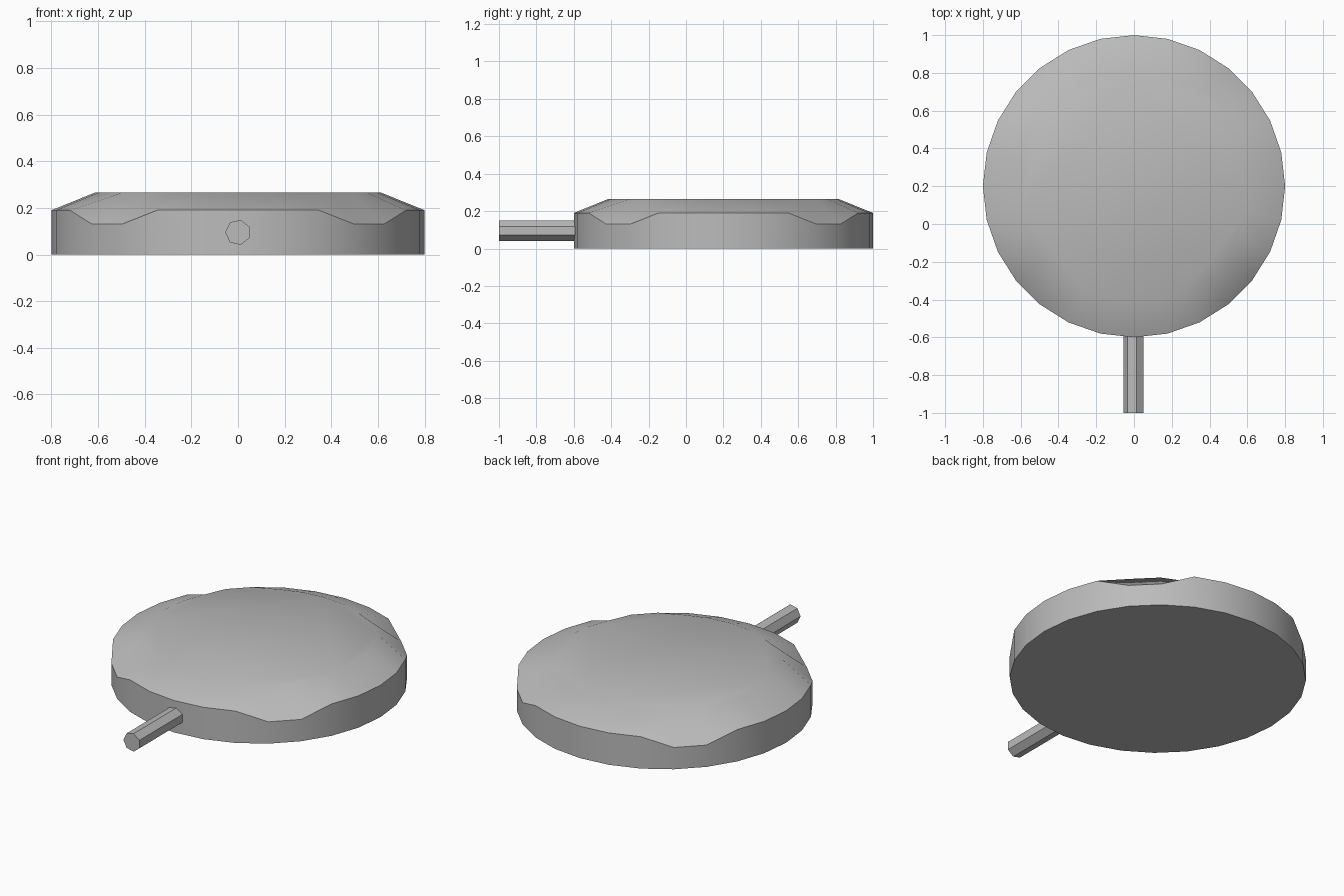
import bpy
import bmesh
from math import cos, sin, tau, radians

if "Cube" in bpy.data.objects:
    bpy.data.objects.remove(bpy.data.objects["Cube"])

grey = bpy.data.materials.new("plain grey")
grey.use_nodes = True
colour = (0.5, 0.5, 0.5, 1)
grey.diffuse_color = colour
grey.node_tree.nodes["Principled BSDF"].inputs["Base Color"].default_value = colour

SIDES = 28
CENTRE_Y = 0.2


def finish(bm, name):
    bmesh.ops.recalc_face_normals(bm, faces=bm.faces)
    mesh = bpy.data.meshes.new(name)
    bm.to_mesh(mesh)
    bm.free()
    mesh.materials.append(grey)
    obj = bpy.data.objects.new(name, mesh)
    bpy.context.collection.objects.link(obj)
    bpy.ops.object.select_all(action="DESELECT")
    obj.select_set(True)
    bpy.context.view_layer.objects.active = obj
    bpy.ops.object.shade_smooth_by_angle(angle=radians(45))
    return obj


def loft(bm, rings):
    """Skin a stack of equal rings and cap both ends."""
    for low, high in zip(rings, rings[1:]):
        for i in range(len(low)):
            j = (i + 1) % len(low)
            bm.faces.new((low[i], low[j], high[j], high[i]))
    bm.faces.new(rings[0])
    bm.faces.new(rings[-1])


# Round body: base, shoulder and top rings, with a scoop on each diagonal
bm = bmesh.new()
base, shoulder, top = [], [], []
for i in range(SIDES):
    a = tau * i / SIDES
    scooped = i % 7 in (3, 4)
    for ring, r, z in ((base, 0.8, 0),
                       (shoulder, 0.8, 0.13 if scooped else 0.19),
                       (top, 0.635 if scooped else 0.615, 0.265)):
        ring.append(bm.verts.new((r * cos(a), CENTRE_Y + r * sin(a), z)))
loft(bm, [base, shoulder, top])
finish(bm, "body")

# Seven-sided stem reaching forward from the wall
bm = bmesh.new()
rings = []
for y in (-1, -0.55):
    rings.append([bm.verts.new((-0.055 * cos(tau * i / 7), y, 0.095 + 0.055 * sin(tau * i / 7)))
                  for i in range(7)])
loft(bm, rings)
finish(bm, "stem")
